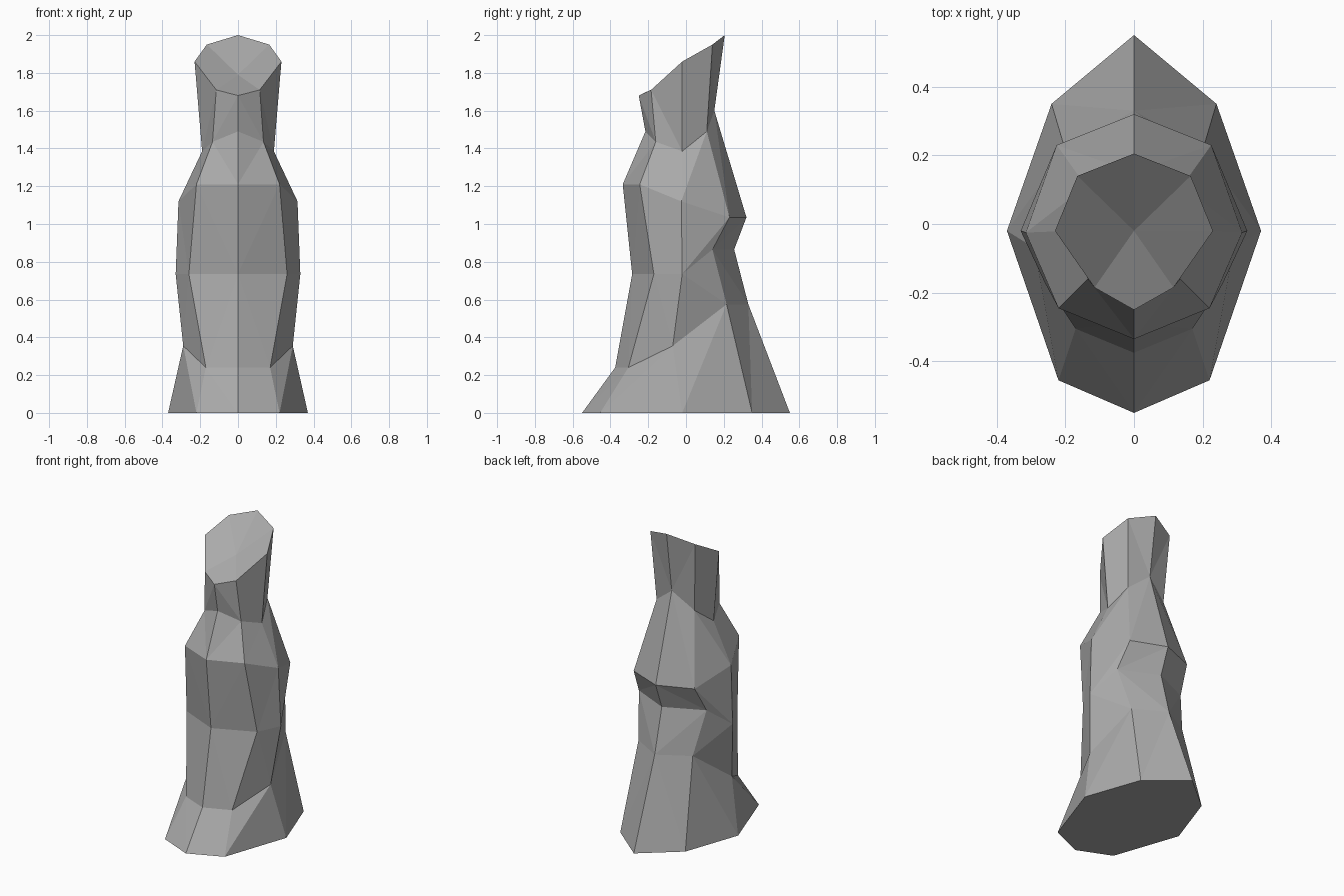
import bpy
import bmesh

cube = bpy.data.objects.get("Cube")
if cube:
    bpy.data.objects.remove(cube, do_unlink=True)

# One plain stone-grey material
stone = bpy.data.materials.new("stone_grey")
stone.use_nodes = True
grey = (0.4, 0.4, 0.4, 1)
stone.diffuse_color = grey
stone.node_tree.nodes["Principled BSDF"].inputs["Base Color"].default_value = grey

# Half rings from front to back (x, y, z)
RINGS = [
    [(0, -.55, 0), (.22, -.455, 0), (.37, -.02, 0), (.24, .35, 0), (0, .55, 0)],  # hem
    [(0, -.375, .24), (.17, -.305, .24), (.29, -.07, .355), (.2, .215, .575), (0, .33, .575)],  # skirt
    [(0, -.285, .735), (.26, -.17, .735), (.33, -.02, .735), (.25, .14, .865), (0, .255, .865)],  # waist
    [(0, -.335, 1.21), (.22, -.245, 1.21), (.315, -.025, 1.12), (.225, .23, 1.035), (0, .32, 1.035)],  # chest
    [(0, -.215, 1.49), (.135, -.16, 1.435), (.19, -.02, 1.385), (.14, .11, 1.49), (0, .15, 1.6)],  # neck
    [(0, -.25, 1.68), (.115, -.185, 1.71), (.23, -.02, 1.86), (.165, .14, 1.95), (0, .205, 2)],  # crown
]
# Bands whose faces fold upward toward the front
FOLD_FORWARD = {1, 4}

bm = bmesh.new()


def full_ring(half):
    """Mirror a half ring into a closed eight-point loop."""
    mirrored = [(-x, y, z) for x, y, z in reversed(half[1:-1])]
    return [bm.verts.new(p) for p in half + mirrored]


loops = [full_ring(half) for half in RINGS]
count = len(loops[0])

# Body walls, folded symmetrically about the centre
for band, (low, high) in enumerate(zip(loops, loops[1:])):
    for i in range(count):
        j = (i + 1) % count
        rising = (i < count // 2) != (band in FOLD_FORWARD)
        if rising:
            bm.faces.new((low[i], low[j], high[j]))
            bm.faces.new((low[i], high[j], high[i]))
        else:
            bm.faces.new((low[i], low[j], high[i]))
            bm.faces.new((low[j], high[j], high[i]))

# Flat base and shallow dished top
bm.faces.new(list(reversed(loops[0])))
centre = bm.verts.new((0, -.02, 1.79))
for i in range(count):
    bm.faces.new((loops[-1][i], loops[-1][(i + 1) % count], centre))

bmesh.ops.recalc_face_normals(bm, faces=bm.faces[:])
mesh = bpy.data.meshes.new("robed_figure")
bm.to_mesh(mesh)
bm.free()
mesh.materials.append(stone)
figure = bpy.data.objects.new("robed_figure", mesh)
bpy.context.collection.objects.link(figure)
